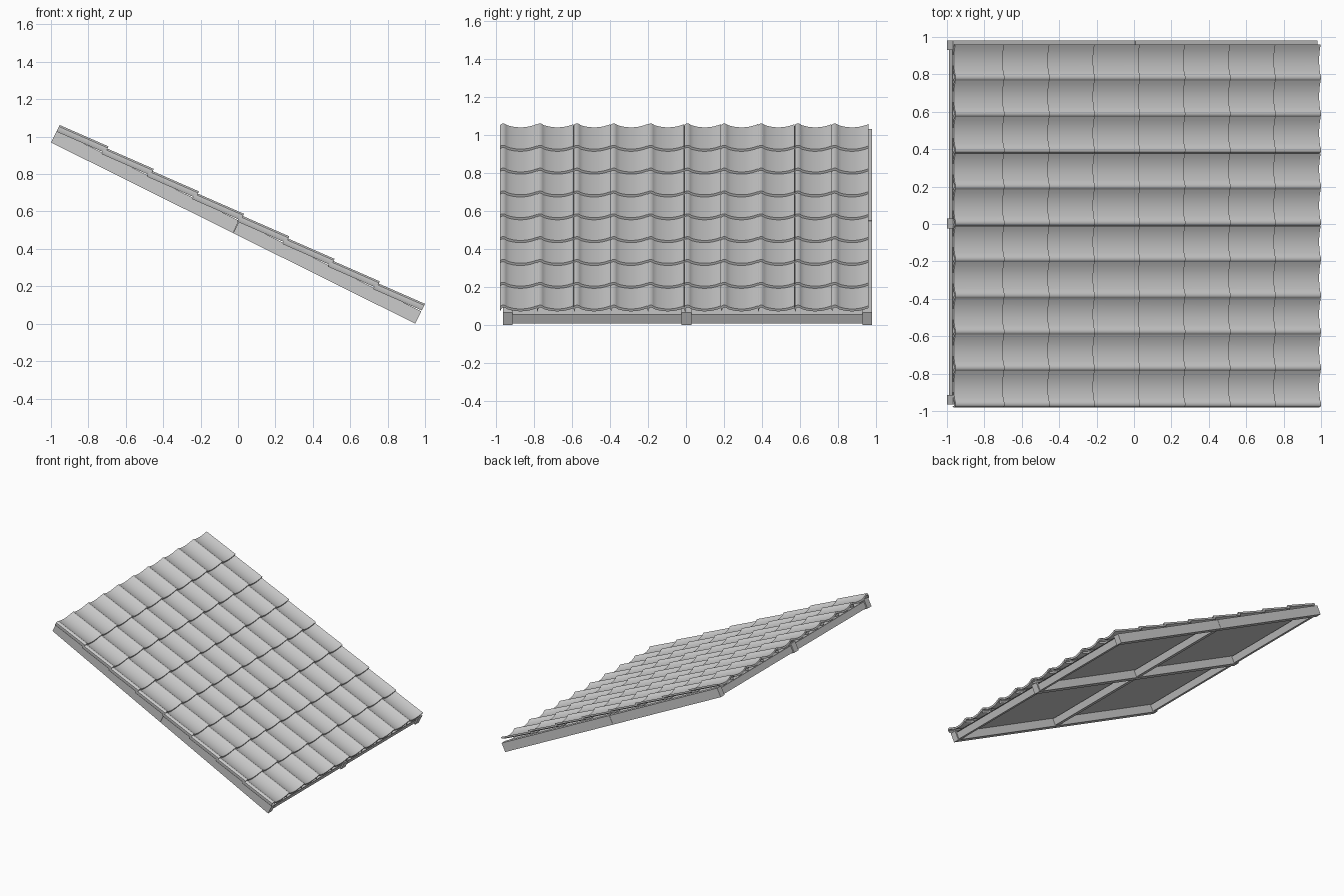
import bpy, bmesh, math
from mathutils import Matrix

if "Cube" in bpy.data.objects:
    bpy.data.objects.remove(bpy.data.objects["Cube"])

PITCH = math.atan2(0.965, 1.94)
LENGTH = 2.175          # along the slope
DEPTH = 0.073           # rafter depth
ROOF = Matrix.Translation((-1, 0, 0.969)) @ Matrix.Rotation(PITCH, 4, 'Y')
ROWS, COLS = 8, 10
ROW_STEP, COL_STEP, TILE_LEN = 0.27, 0.194, 0.285


def add_object(name, bm, matrix=ROOF):
    bmesh.ops.recalc_face_normals(bm, faces=bm.faces)
    mesh = bpy.data.meshes.new(name)
    bm.to_mesh(mesh)
    bm.free()
    ob = bpy.data.objects.new(name, mesh)
    bpy.context.collection.objects.link(ob)
    ob.matrix_world = matrix
    return ob


# box in slope coordinates: u down the slope, y across, w out of the roof
def beam(name, u, y, w):
    bm = bmesh.new()
    size = [b - a for a, b in (u, y, w)]
    mid = [(a + b) / 2 for a, b in (u, y, w)]
    bmesh.ops.create_cube(bm, size=1, matrix=Matrix.Translation(mid) @ Matrix.Diagonal((*size, 1)))
    return add_object(name, bm)


# rafters, each in two lengths butted at mid slope
rafters = {"front": (-0.965, -0.915), "middle": (-0.025, 0.03), "back": (0.93, 0.98)}
half = LENGTH / 2
for side, y in rafters.items():
    beam(f"{side}_rafter_upper", (0, half - 0.001), y, (0, DEPTH))
    beam(f"{side}_rafter_lower", (half + 0.001, LENGTH), y, (0, DEPTH))

# cross beams between the rafters
for bay, y in (("front", (-0.915, -0.025)), ("back", (0.03, 0.93))):
    for place, u in (("ridge", (0.01, 0.05)), ("middle", (half - 0.027, half + 0.027)),
                     ("eave", (LENGTH - 0.05, LENGTH - 0.01))):
        beam(f"{bay}_{place}_cross_beam", u, y, (0.006, 0.058))

# deck sheet under the tiles
bm = bmesh.new()
bm.faces.new([bm.verts.new(p) for p in ((0.003, -0.96, 0.062), (LENGTH - 0.003, -0.96, 0.062),
                                        (LENGTH - 0.003, 0.975, 0.062), (0.003, 0.975, 0.062))])
deck = add_object("deck", bm)
if deck.data.polygons[0].normal.z < 0:
    deck.data.flip_normals()

# tile cross-section: side lip and roll, then a concave pan
profile = [(0, 0.006), (0.001, 0.022), (0.006, 0.028), (0.014, 0.031), (0.024, 0.030), (0.032, 0.026)]
for i in range(11):
    t = i / 10
    edge = 0.022 + 0.005 * t
    profile.append((0.036 + 0.158 * t, edge - 0.016 * (1 - (2 * t - 1) ** 2)))
THICK, RISE = 0.014, 0.014

bm = bmesh.new()
rings = []
for u, lift in ((0, 0), (TILE_LEN, RISE)):
    top = [bm.verts.new((u, y, w + lift)) for y, w in profile]
    low = [bm.verts.new((u, y + (0.006 if i < 3 else 0), max(w - THICK, -0.008) + lift))
           for i, (y, w) in enumerate(profile)]
    rings.append((top, low))
(t0, l0), (t1, l1) = rings
for i in range(len(profile) - 1):
    j = i + 1
    for f in ((t0[i], t1[i], t1[j], t0[j]), (l0[i], l0[j], l1[j], l1[i]),
              (t0[i], t0[j], l0[j], l0[i]), (t1[i], l1[i], l1[j], t1[j])):
        bm.faces.new(f)
for i in (0, -1):
    bm.faces.new((t0[i], l0[i], l1[i], t1[i]))
tile = add_object("tile", bm)
bpy.context.view_layer.objects.active = tile
tile.select_set(True)
bpy.ops.object.shade_smooth_by_angle(angle=math.radians(32))

# lay the tiles in courses
for r in range(ROWS):
    for c in range(COLS):
        ob = tile if r == c == 0 else bpy.data.objects.new(f"tile_{r}_{c}", tile.data)
        if ob is not tile:
            bpy.context.collection.objects.link(ob)
        u = LENGTH - TILE_LEN - (ROWS - 1 - r) * ROW_STEP
        ob.matrix_world = ROOF @ Matrix.Translation((u, -0.98 + c * COL_STEP, DEPTH))
